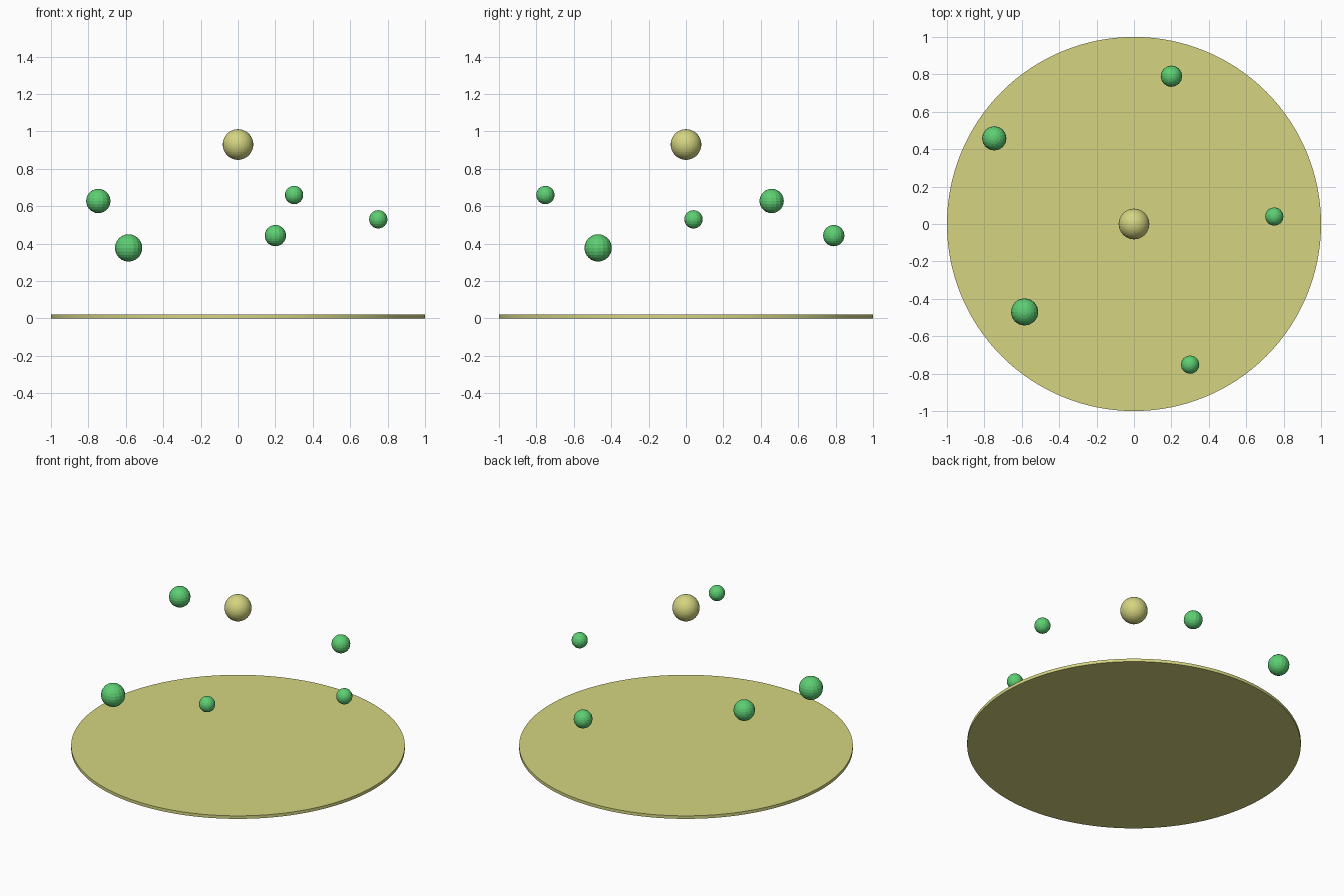
import bpy

if "Cube" in bpy.data.objects:
    bpy.data.objects.remove(bpy.data.objects["Cube"])


def material(name, rgb):
    m = bpy.data.materials.new(name)
    m.diffuse_color = (*rgb, 1)
    m.use_nodes = True
    m.node_tree.nodes["Principled BSDF"].inputs["Base Color"].default_value = m.diffuse_color
    return m


khaki = material("pale_khaki", (0.66, 0.66, 0.22))
green = material("leaf_green", (0.11, 0.62, 0.17))


def ball(name, pos, radius, mat, segments, rings):
    bpy.ops.mesh.primitive_uv_sphere_add(
        segments=segments, ring_count=rings, radius=radius, location=pos)
    ob = bpy.context.object
    ob.name = name
    ob.data.materials.append(mat)


# Thin round base plate
bpy.ops.mesh.primitive_cylinder_add(
    vertices=128, radius=1, depth=0.02, location=(0, 0, 0.01))
base = bpy.context.object
base.name = "base_disc"
base.data.materials.append(khaki)
bpy.ops.object.shade_smooth_by_angle()

# Large central ball
ball("central_ball", (0, 0, 0.93), 0.082, khaki, 32, 24)

# Floating faceted balls around the centre
orbs = [((0.75, 0.04, 0.53), 0.049), ((0.2, 0.79, 0.443), 0.057),
        ((-0.747, 0.458, 0.628), 0.065), ((-0.585, -0.47, 0.377), 0.073),
        ((0.3, -0.752, 0.66), 0.049)]
for i, (pos, r) in enumerate(orbs):
    ball(f"floating_ball_{i + 1}", pos, r, green, 16, 12)
